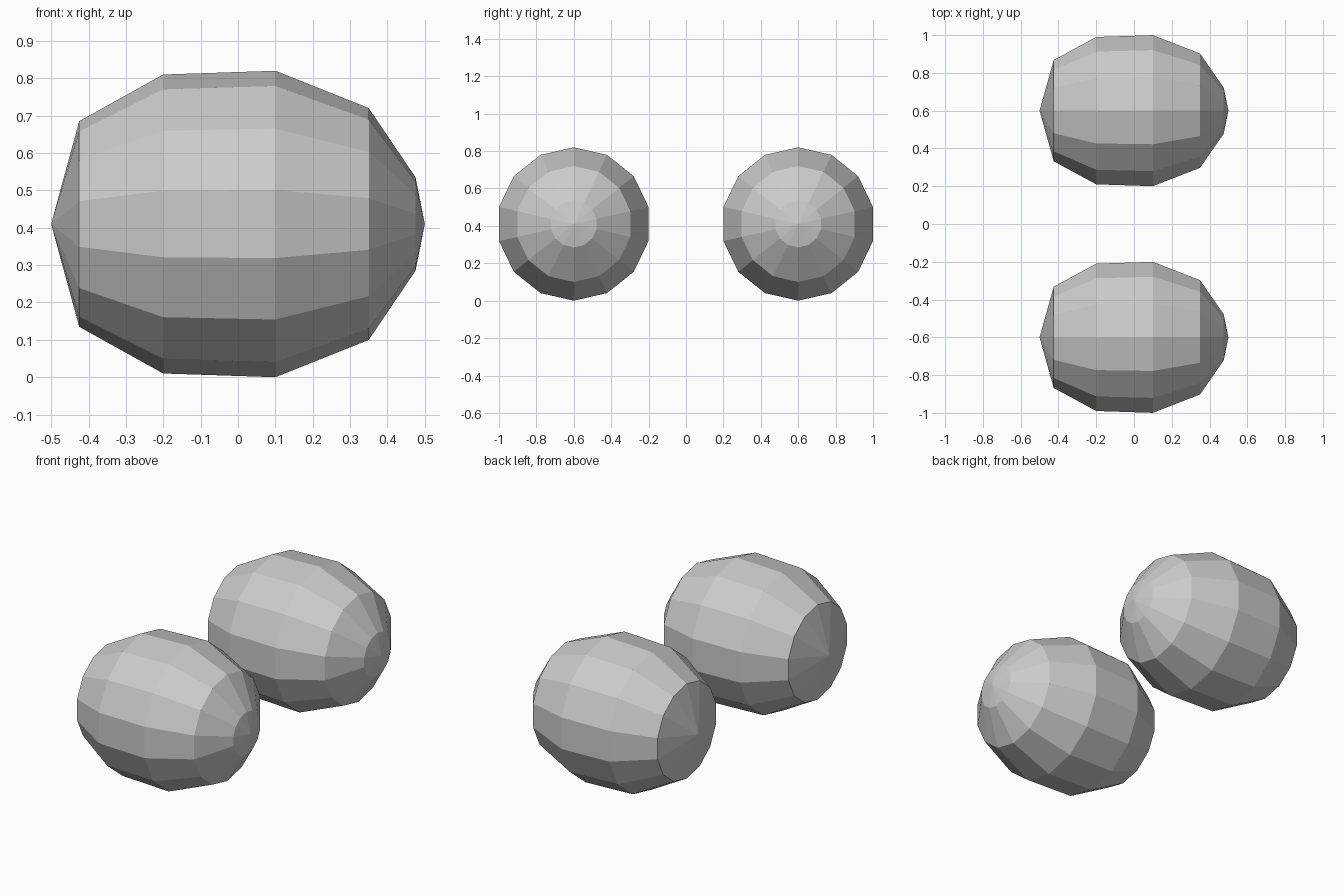
import bpy, bmesh, math

if "Cube" in bpy.data.objects:
    bpy.data.objects.remove(bpy.data.objects["Cube"])

SIDES = 14
AXIS_Z = 0.41
# (x, radius) rings between the two pointed ends
RINGS = [(-0.425, 0.275), (-0.2, 0.40), (0.1, 0.41), (0.35, 0.31), (0.475, 0.125)]
TIPS = (-0.5, 0.5)

grey = bpy.data.materials.new("light_grey")
grey.diffuse_color = (0.6, 0.6, 0.6, 1)
grey.use_nodes = True
grey.node_tree.nodes["Principled BSDF"].inputs["Base Color"].default_value = grey.diffuse_color


def make_barrel(name, y):
    """Faceted barrel-shaped pod lying along x."""
    bm = bmesh.new()
    rings = []
    for x, r in RINGS:
        angles = [2 * math.pi * i / SIDES for i in range(SIDES)]
        rings.append([bm.verts.new((x, r * math.sin(a), r * math.cos(a))) for a in angles])
    back, front = (bm.verts.new((x, 0, 0)) for x in TIPS)
    for i in range(SIDES):
        j = (i + 1) % SIDES
        # side walls
        for a, b in zip(rings, rings[1:]):
            bm.faces.new((a[i], a[j], b[j], b[i]))
        # shallow end cones
        bm.faces.new((back, rings[0][j], rings[0][i]))
        bm.faces.new((front, rings[-1][i], rings[-1][j]))
    bmesh.ops.recalc_face_normals(bm, faces=bm.faces[:])
    mesh = bpy.data.meshes.new(name)
    bm.to_mesh(mesh)
    bm.free()
    mesh.materials.append(grey)
    obj = bpy.data.objects.new(name, mesh)
    obj.location = (0, y, AXIS_Z)
    bpy.context.collection.objects.link(obj)


# matching pair, one on each side
make_barrel("front_pod", -0.6)
make_barrel("rear_pod", 0.6)
